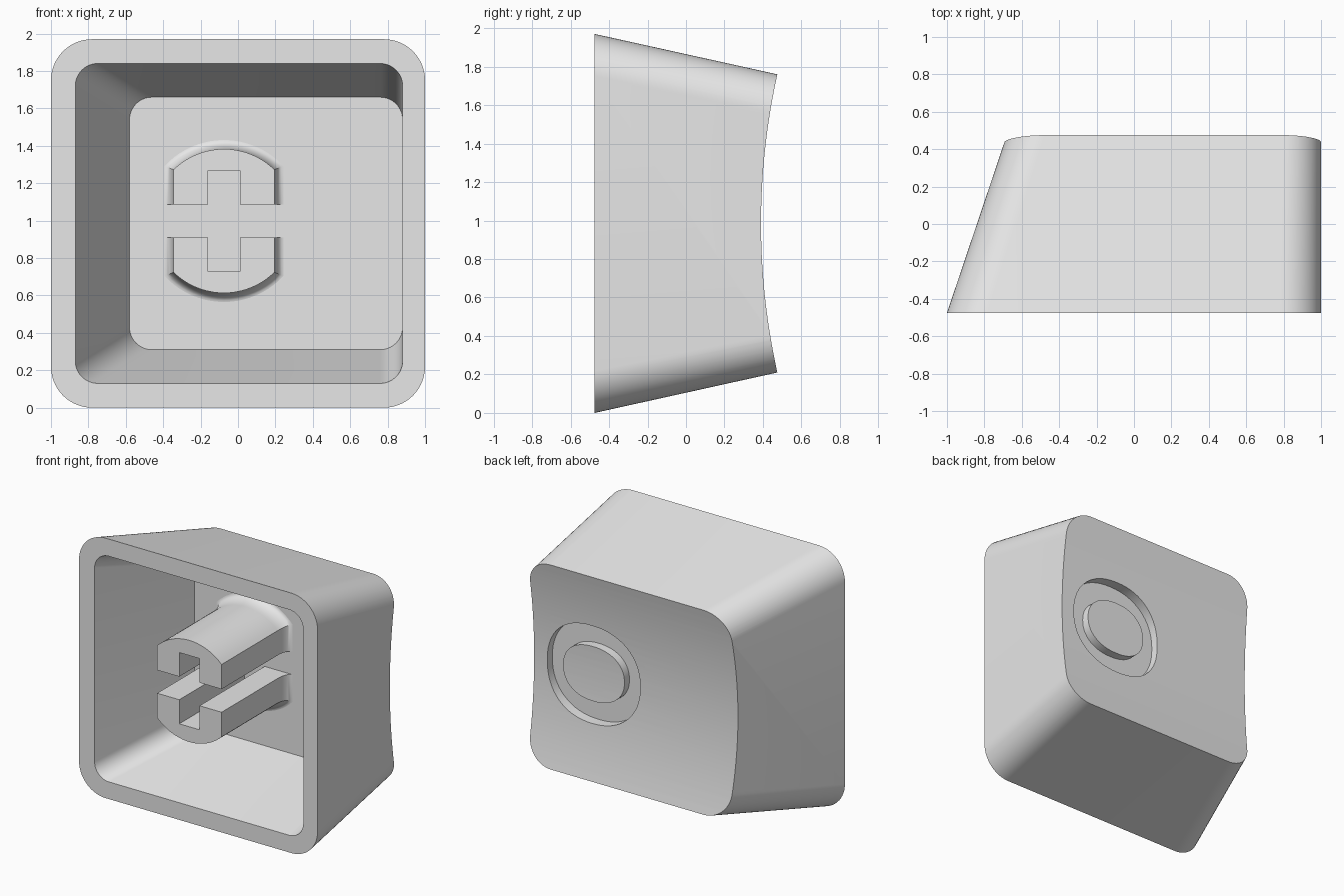
import bpy, bmesh
from math import sin, cos, pi, sqrt, asin, copysign, radians

cube = bpy.data.objects.get("Cube")
if cube:
    bpy.data.objects.remove(cube, do_unlink=True)

grey = bpy.data.materials.new("light_grey_plastic")
grey.use_nodes = True
grey.diffuse_color = (0.8, 0.8, 0.8, 1)
grey.node_tree.nodes["Principled BSDF"].inputs["Base Color"].default_value = (0.8, 0.8, 0.8, 1)

FRONT, BACK, FLOOR = -0.475, 0.475, 0.305
MID_Z = 0.985


def loft(name, rings, closed=False):
    """Skin matching rings of points; cap the ends, or wrap round when closed."""
    bm = bmesh.new()
    loops = [[bm.verts.new(p) for p in ring] for ring in rings]
    pairs = list(zip(loops, loops[1:]))
    if closed:
        pairs.append((loops[-1], loops[0]))
    else:
        bm.faces.new(loops[0])
        bm.faces.new(loops[-1])
    for a, b in pairs:
        for i in range(len(a)):
            j = (i + 1) % len(a)
            bm.faces.new((a[i], a[j], b[j], b[i]))
    bmesh.ops.recalc_face_normals(bm, faces=bm.faces)
    mesh = bpy.data.meshes.new(name)
    bm.to_mesh(mesh)
    bm.free()
    mesh.materials.append(grey)
    obj = bpy.data.objects.new(name, mesh)
    bpy.context.collection.objects.link(obj)
    return obj


def rounded_rect(x0, x1, z0, z1, r, y, steps=14):
    corners = [(x1 - r, z1 - r), (x0 + r, z1 - r), (x0 + r, z0 + r), (x1 - r, z0 + r)]
    return [(cx + r * cos((q + k / steps) * pi / 2), y, cz + r * sin((q + k / steps) * pi / 2))
            for q, (cx, cz) in enumerate(corners) for k in range(steps + 1)]


def oval(a, b, y, n=64, power=0.9):
    def axis(v):
        return copysign(abs(v) ** power, v)
    return [(0.5 + a * axis(cos(2 * pi * k / n)), y, MID_Z + b * axis(sin(2 * pi * k / n)))
            for k in range(n)]


def smooth(obj):
    bpy.ops.object.select_all(action='DESELECT')
    obj.select_set(True)
    bpy.context.view_layer.objects.active = obj
    bpy.ops.object.shade_smooth_by_angle(angle=radians(30))


def carve(obj, cutters):
    for cutter in cutters:
        cutter.hide_render = True
        mod = obj.modifiers.new("cut_" + cutter.name, 'BOOLEAN')
        mod.operation, mod.solver, mod.object = 'DIFFERENCE', 'EXACT', cutter
    graph = bpy.context.evaluated_depsgraph_get()
    result = bpy.data.meshes.new_from_object(obj.evaluated_get(graph))
    obj.modifiers.clear()
    obj.data = result
    for cutter in cutters:
        bpy.data.objects.remove(cutter, do_unlink=True)


# Tapered outer shell, overlong at the back so the dish can trim it
def outer(y):
    t = (y - FRONT) / (BACK - FRONT)
    return rounded_rect(-1 + 0.32 * t, 1, 0.21 * t, 1.97 - 0.21 * t, 0.22 - 0.02 * t, y)


shell = loft("cap_shell", [outer(FRONT), outer(0.6)])


# Hollow inside, running slightly past the open rim
def inner(y):
    t = (y - FRONT) / (FLOOR - FRONT)
    return rounded_rect(-0.87 + 0.29 * t, 0.88, 0.13 + 0.18 * t, 1.84 - 0.18 * t, 0.12, y)


hollow = loft("hollow", [inner(FRONT - 0.1), inner(FLOOR)])

# Shallow cylindrical dish across the back
R, SPAN, N = 3.58, 1.2, 48
sweep = asin(SPAN / R)
arc = [(0.39 + R - R * cos(sweep * (2 * k / N - 1)), MID_Z + R * sin(sweep * (2 * k / N - 1)))
       for k in range(N + 1)]
profile = arc + [(0.9, MID_Z + SPAN), (0.9, MID_Z - SPAN)]
dish = loft("dish", [[(x, y, z) for y, z in profile] for x in (-1.5, 1.5)])

# Oval ring groove sunk into the dish
A, B, a, b = 0.39, 0.37, 0.257, 0.207
groove = loft("groove", [oval(A, B, 0.6), oval(A, B, 0.33), oval(a, b, 0.33), oval(a, b, 0.6)],
              closed=True)

carve(shell, [hollow, dish, groove])
smooth(shell)


# Split stem with a cross-shaped socket and a flared foot
def stem_section(y, grow, side, n=20):
    half, rad, slot, bar, top = 0.27 + grow, 0.385 + grow, 0.0875, 0.085, 0.27
    s = asin(half / rad)
    pts = [(half, slot)]
    pts += [(rad * sin(s * (1 - 2 * k / n)), rad * cos(s * (1 - 2 * k / n))) for k in range(n + 1)]
    pts += [(-half, slot), (-bar, slot), (-bar, top), (bar, top), (bar, slot)]
    return [(-0.075 + x, y, 0.998 + side * z) for x, z in pts]


FLARE, STEPS = 0.11, 8
for name, side in (("stem_upper", 1), ("stem_lower", -1)):
    rings = [stem_section(FRONT, 0, side)]
    for k in range(STEPS + 1):
        u = k / STEPS * pi / 2
        rings.append(stem_section(FLOOR - FLARE + FLARE * sin(u), 0.048 * (1 - cos(u)), side))
    rings.append(stem_section(FLOOR + 0.01, 0.048, side))
    smooth(loft(name, rings))
